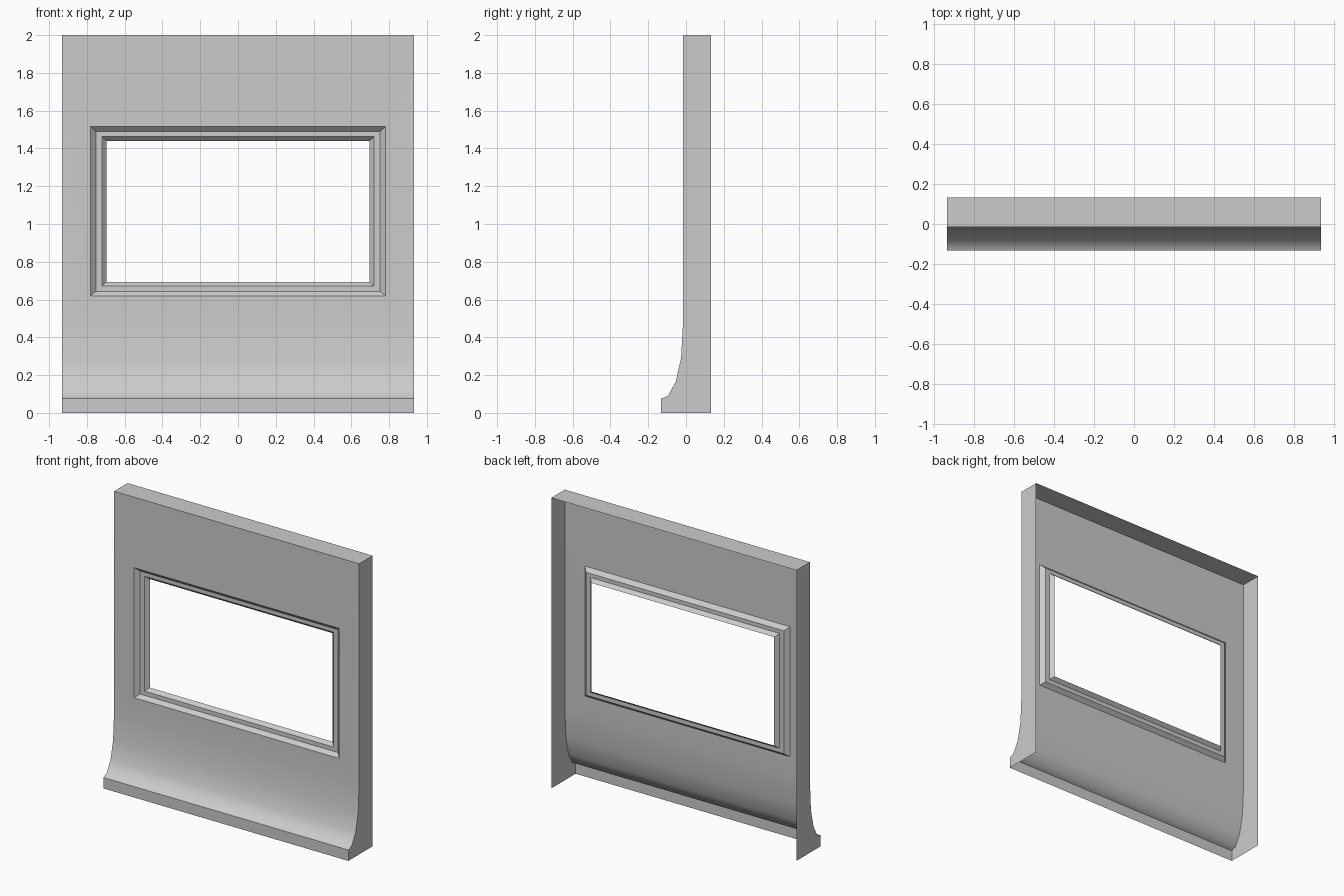
import bpy
import bmesh

cube = bpy.data.objects.get("Cube")
if cube:
    bpy.data.objects.remove(cube, do_unlink=True)

HALF_W = 0.933
BACK = 0.132
WALL_Y = -0.015
TOP = 2.0

grey = bpy.data.materials.new("plain_grey")
grey.use_nodes = True
colour = (0.6, 0.6, 0.6, 1)
grey.diffuse_color = colour
grey.node_tree.nodes["Principled BSDF"].inputs["Base Color"].default_value = colour


def rectangle(bm, half_w, low, high, y):
    """Four corners, anticlockwise from the lower left of the front."""
    corners = ((-half_w, low), (half_w, low), (half_w, high), (-half_w, high))
    return [bm.verts.new((x, y, z)) for x, z in corners]


def bridge(bm, outer, inner):
    for i in range(4):
        j = (i + 1) % 4
        bm.faces.new((outer[i], outer[j], inner[j], inner[i]))


def finish(bm, name):
    mesh = bpy.data.meshes.new(name)
    bm.to_mesh(mesh)
    bm.free()
    obj = bpy.data.objects.new(name, mesh)
    bpy.context.collection.objects.link(obj)
    mesh.materials.append(grey)
    bpy.ops.object.select_all(action='DESELECT')
    obj.select_set(True)
    bpy.context.view_layer.objects.active = obj
    bpy.ops.object.shade_smooth_by_angle(angle=0.7)
    return obj


# Window rings: half width, bottom, top, depth
rings = [
    (0.78, 0.62, 1.515, WALL_Y),
    (0.753, 0.643, 1.489, WALL_Y + 0.026),
    (0.72, 0.672, 1.462, WALL_Y + 0.026),
    (0.696, 0.693, 1.44, WALL_Y + 0.05),
]

# Wall shell, open at the back and underneath, with a flared foot
foot = [(-0.132, 0), (-0.132, 0.075), (-0.095, 0.091),
        (-0.054, 0.165), (-0.026, 0.29), (WALL_Y, 0.49)]
bm = bmesh.new()
wall = rectangle(bm, HALF_W, foot[-1][1], TOP, WALL_Y)
bridge(bm, wall, rectangle(bm, *rings[0]))
sides = []
for x, low, high in ((-HALF_W, wall[0], wall[3]), (HALF_W, wall[1], wall[2])):
    side = [bm.verts.new((x, y, z)) for y, z in foot[:-1]] + [low, high]
    side += [bm.verts.new((x, BACK, z)) for z in (TOP, 0)]
    sides.append(side)
right, left = sides
for i in range(len(foot) - 1):
    bm.faces.new((right[i], left[i], left[i + 1], right[i + 1]))
top_front = len(foot)
bm.faces.new((right[top_front], left[top_front],
              left[top_front + 1], right[top_front + 1]))
bm.faces.new(right)
bm.faces.new(left[::-1])
finish(bm, "wall_panel")

# Stepped window frame, sunk behind the wall face
bm = bmesh.new()
loops = [rectangle(bm, *ring) for ring in rings]
for outer, inner in zip(loops, loops[1:]):
    bridge(bm, outer, inner)
finish(bm, "window_frame")
